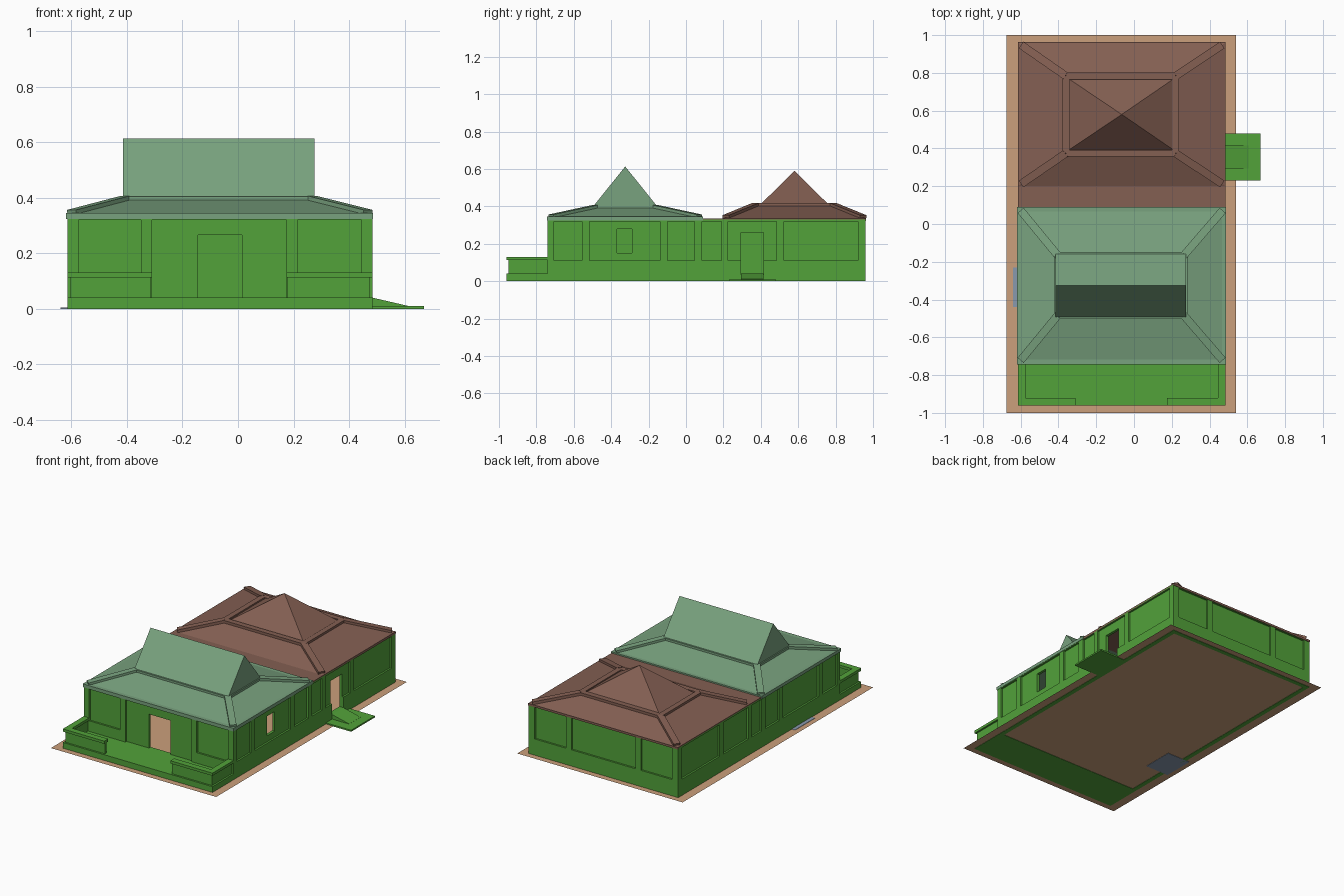
import bpy, bmesh
from mathutils import Vector

if "Cube" in bpy.data.objects:
    bpy.data.objects.remove(bpy.data.objects["Cube"])


def material(name, rgb):
    m = bpy.data.materials.new(name)
    m.diffuse_color = (*rgb, 1)
    m.use_nodes = True
    m.node_tree.nodes["Principled BSDF"].inputs["Base Color"].default_value = m.diffuse_color
    return m


GREEN = material("wall_green", (0.085, 0.36, 0.042))
SAGE = material("sage_roof", (0.19, 0.36, 0.21))
BROWN = material("brown_roof", (0.23, 0.115, 0.085))
TAN = material("tan_ground", (0.60, 0.35, 0.20))
BLUE = material("blue_grey", (0.25, 0.32, 0.42))


def hexa(bm, low, high):
    """Solid from a lower and an upper ring of four points."""
    a = [bm.verts.new(p) for p in low]
    b = [bm.verts.new(p) for p in high]
    bm.faces.new(a[::-1])
    bm.faces.new(b)
    for i in range(4):
        j = (i + 1) % 4
        bm.faces.new((a[i], a[j], b[j], b[i]))


def ring(x0, x1, y0, y1, z):
    return [(x0, y0, z), (x1, y0, z), (x1, y1, z), (x0, y1, z)]


def box(bm, x0, x1, y0, y1, z0, z1):
    hexa(bm, ring(x0, x1, y0, y1, z0), ring(x0, x1, y0, y1, z1))


def bar(bm, p, q, width, height):
    """Beam from p to q, the points lying on its bottom centre line."""
    p, q = Vector(p), Vector(q)
    d = (q - p).normalized()
    s = d.cross(Vector((0, 0, 1))).normalized() * width / 2
    u = s.cross(d).normalized() * height
    low = [p + s, q + s, q - s, p - s]
    hexa(bm, low, [v + u for v in low])


def finish(name, bm, mat):
    bmesh.ops.remove_doubles(bm, verts=bm.verts, dist=1e-5)
    bmesh.ops.recalc_face_normals(bm, faces=bm.faces)
    me = bpy.data.meshes.new(name)
    bm.to_mesh(me)
    bm.free()
    ob = bpy.data.objects.new(name, me)
    bpy.context.collection.objects.link(ob)
    if mat:
        me.materials.append(mat)
    return ob


def boxes(name, mat, *dims):
    bm = bmesh.new()
    for d in dims:
        box(bm, *d)
    # keep separate boxes separate, only the normals are tidied
    return finish(name, bm, mat)


def cut(target, *dims):
    tool = boxes("cutter", None, *dims)
    tool.hide_render = True
    m = target.modifiers.new("cut", 'BOOLEAN')
    m.operation, m.solver, m.object = 'DIFFERENCE', 'EXACT', tool
    bpy.context.view_layer.objects.active = target
    bpy.ops.object.modifier_apply(modifier=m.name)
    bpy.data.objects.remove(tool)


X0, X1, YF, YB = -0.615, 0.485, -0.74, 0.96   # building footprint
CX = (X0 + X1) / 2

# ground sheet and small inset plate
bm = bmesh.new()
bm.faces.new([bm.verts.new(p) for p in ring(-0.675, 0.54, -1, 1, 0.002)])
finish("ground_sheet", bm, TAN)
boxes("floor_plate", BLUE, (-0.64, -0.47, -0.44, -0.23, 0, 0.004))

# hollow walls with recessed panels, doors and a window
T, R = 0.03, 0.012
walls = boxes("walls", GREEN, (X0, X1, YF, YB, 0, 0.33))
cut(walls, (X0 + T, X1 - T, YF + T, YB - T, -0.1, 0.5))
panels = []
for y0, y1 in [(-0.705, -0.555), (-0.515, -0.14), (-0.10, 0.045),
               (0.085, 0.19), (0.225, 0.485), (0.525, 0.92)]:
    panels.append((X1 - R, X1 + 0.1, y0, y1, 0.11, 0.32))
    panels.append((X0 - 0.1, X0 + R, y0, y1, 0.11, 0.32))
for x0, x1, z in [(-0.575, -0.35, 0.11), (-0.31, 0.175, 0.04), (0.215, 0.445, 0.11)]:
    panels.append((x0, x1, YF - 0.1, YF + R, z, 0.32))
for x0, x1 in [(-0.57, -0.34), (-0.30, 0.17), (0.21, 0.44)]:
    panels.append((x0, x1, YB - R, YB + 0.1, 0.11, 0.32))
cut(walls, *panels)
cut(walls,
    (-0.145, 0.015, YF - 0.1, YF + 0.1, 0.04, 0.265),
    (X1 - 0.1, X1 + 0.1, 0.295, 0.415, 0.04, 0.26),
    (X1 - 0.1, X1 + 0.1, -0.37, -0.29, 0.15, 0.28))

# porch slab, L-shaped parapets and their caps
boxes("porch_slab", GREEN, (X0, X1, -0.96, YF, 0, 0.04))


def parapet(name, inset, width, z0, z1):
    bm = bmesh.new()
    for outer, end, s in [(X0, -0.31, 1), (X1, 0.175, -1)]:
        a, b = outer + s * inset, outer + s * (inset + width)
        y0, y1 = -0.96 + inset, -0.96 + inset + width
        e = end - s * inset * 0.3
        foot = [(a, y0), (e, y0), (e, y1), (b, y1), (b, YF), (a, YF)]
        f = bm.faces.new([bm.verts.new((x, y, z0)) for x, y in foot])
        up = bmesh.ops.extrude_face_region(bm, geom=[f])["geom"]
        bmesh.ops.translate(bm, vec=(0, 0, z1 - z0),
                            verts=[v for v in up if isinstance(v, bmesh.types.BMVert)])
        bmesh.ops.reverse_faces(bm, faces=[f])
    finish(name, bm, GREEN)


parapet("parapet", 0.012, 0.018, 0.04, 0.112)
parapet("parapet_cap", 0, 0.04, 0.112, 0.13)

# side landing and entrance ramp
boxes("side_landing", GREEN, (X1, 0.67, 0.23, 0.48, 0, 0.01))
bm = bmesh.new()
hexa(bm, ring(X1, 0.61, 0.295, 0.415, 0.008),
     [(X1, 0.295, 0.04), (0.61, 0.295, 0.011), (0.61, 0.415, 0.011), (X1, 0.415, 0.04)])
finish("side_ramp", bm, GREEN)


def hip_roof(name, mat, eave, top, z0, z1):
    """Hipped skirt with a raised bar on each hip and round the top."""
    bm = bmesh.new()
    hexa(bm, ring(*eave, z0), ring(*top, z1))
    finish(name + "_skirt", bm, mat)
    bm = bmesh.new()
    e, t = ring(*eave, z0), ring(*top, z1)
    for i in range(4):
        start = Vector(e[i]).lerp(Vector(t[i]), 0.08)
        bar(bm, start - Vector((0, 0, 0.006)), Vector(t[i]) - Vector((0, 0, 0.006)), 0.042, 0.018)
        bar(bm, Vector(t[i]) - Vector((0, 0, 0.01)),
            Vector(t[(i + 1) % 4]) - Vector((0, 0, 0.01)), 0.036, 0.02)
    finish(name + "_ridge_bars", bm, mat)


# front roof: eave slab, hipped skirt, gabled top
boxes("front_eave", SAGE, (X0 - 0.005, X1 + 0.002, YF - 0.003, 0.09, 0.324, 0.345))
hip_roof("front_roof", SAGE, (X0, X1, YF, 0.09), (-0.405, 0.265, -0.485, -0.165), 0.34, 0.395)
bm = bmesh.new()
G = [(-0.5, 0.395), (-0.15, 0.395), (-0.325, 0.613)]
l, r = [[bm.verts.new((x, y, z)) for y, z in G] for x in (-0.415, 0.275)]
bm.faces.new(l)
bm.faces.new(r)
for i in range(3):
    j = (i + 1) % 3
    bm.faces.new((l[i], l[j], r[j], r[i]))
finish("front_gable", bm, SAGE)

# back roof: flat slab, hipped skirt, pyramid
boxes("back_eave", BROWN, (X0, X1, 0.09, YB + 0.003, 0.322, 0.336))
hip_roof("back_roof", BROWN, (X0, X1, 0.2, YB), (-0.36, 0.22, 0.375, 0.783), 0.335, 0.407)
bm = bmesh.new()
base = [bm.verts.new(p) for p in ring(-0.34, 0.205, 0.395, 0.765, 0.407)]
apex = bm.verts.new((CX, 0.58, 0.59))
bm.faces.new(base[::-1])
for i in range(4):
    bm.faces.new((base[i], base[(i + 1) % 4], apex))
finish("back_pyramid", bm, BROWN)
